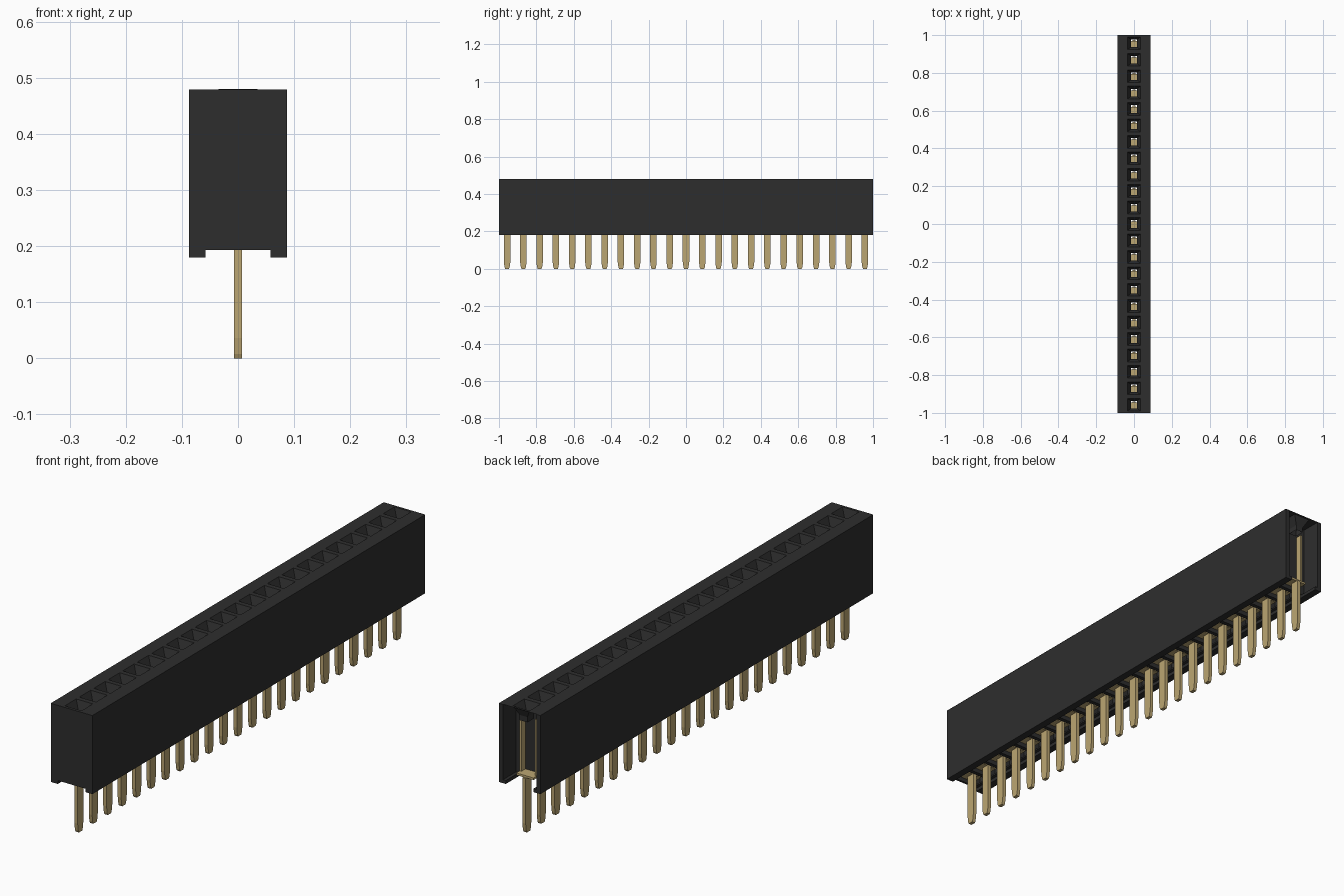
import bpy, bmesh

if "Cube" in bpy.data.objects:
    bpy.data.objects.remove(bpy.data.objects["Cube"], do_unlink=True)

COUNT = 23
PITCH = 2.0 / COUNT
HALF_W, TOP, BOTTOM, FLOOR = 0.087, 0.48, 0.18, 0.193
ROWS = [-1 + PITCH * (i + 0.5) for i in range(COUNT)]


def material(name, rgb):
    m = bpy.data.materials.new(name)
    m.use_nodes = True
    m.diffuse_color = (*rgb, 1)
    m.node_tree.nodes["Principled BSDF"].inputs["Base Color"].default_value = (*rgb, 1)
    return m


BLACK = material("black plastic", (0.027, 0.027, 0.027))
GOLD = material("gold metal", (0.50, 0.38, 0.17))


def finish(bm, name, mat):
    me = bpy.data.meshes.new(name)
    bm.to_mesh(me)
    bm.free()
    me.materials.append(mat)
    ob = bpy.data.objects.new(name, me)
    bpy.context.collection.objects.link(ob)
    return ob


def ring(bm, hx, hy, y, z):
    return [bm.verts.new((sx * hx, y + sy * hy, z))
            for sx, sy in ((-1, -1), (1, -1), (1, 1), (-1, 1))]


def bridge(bm, a, b):
    for i in range(4):
        j = (i + 1) % 4
        bm.faces.new((a[i], a[j], b[j], b[i]))


def stack(bm, y, levels):
    """Closed four-sided column from (half x, half y, z) levels, bottom to top."""
    rings = [ring(bm, hx, hy, y, z) for hx, hy, z in levels]
    bm.faces.new(rings[0][::-1])
    for a, b in zip(rings, rings[1:]):
        bridge(bm, a, b)
    bm.faces.new(rings[-1])


def box(bm, x0, x1, y0, y1, z0, z1):
    start = len(bm.verts)
    hx = (x1 - x0) / 2
    hy = (y1 - y0) / 2
    stack(bm, (y0 + y1) / 2, [(hx, hy, z0), (hx, hy, z1)])
    bm.verts.ensure_lookup_table()
    for v in bm.verts[start:]:
        v.co.x += (x0 + x1) / 2


# Long side walls with a foot rail and a narrow floor ledge
bm = bmesh.new()
for s in (-1, 1):
    for inner, z0, z1 in ((0.070, FLOOR, TOP - 0.001), (0.058, BOTTOM, FLOOR)):
        a, b = sorted((s * inner, s * HALF_W))
        box(bm, a, b, -1, 1, z0, z1)
    a, b = sorted((s * 0.045, s * 0.070))
    box(bm, a, b, -1, 1 - PITCH, FLOOR, FLOOR + 0.006)
finish(bm, "housing_side_walls", BLACK)

# Front end wall and the partitions between cavities; the back end stays open
bm = bmesh.new()
box(bm, -0.0868, 0.0868, -1, -0.991, FLOOR, TOP - 0.001)
for y in ROWS[1:]:
    edge = y - PITCH / 2
    box(bm, -0.0705, 0.0705, edge - 0.008, edge + 0.008, FLOOR, TOP - 0.002)
finish(bm, "housing_partitions", BLACK)

# Top face with a tapered square socket for every contact
bm = bmesh.new()
for y in ROWS:
    levels = [(HALF_W, PITCH / 2, TOP), (0.035, 0.034, TOP),
              (0.016, 0.020, 0.445), (0.016, 0.020, 0.425)]
    rings = [ring(bm, hx, hy, y, z) for hx, hy, z in levels]
    for a, b in zip(rings, rings[1:]):
        bridge(bm, a, b)
bmesh.ops.remove_doubles(bm, verts=bm.verts, dist=0.0001)
finish(bm, "housing_top", BLACK)

# Solder pins with tapered tips
bm = bmesh.new()
for y in ROWS:
    stack(bm, y, [(0.007, 0.010, 0), (0.007, 0.0135, 0.008),
                  (0.007, 0.0175, 0.036), (0.007, 0.0175, 0.208)])
finish(bm, "pins", GOLD)

# Spring contacts: a base plate and two upright tines
bm = bmesh.new()
for y in ROWS:
    box(bm, -0.036, 0.036, y - 0.033, y + 0.012, 0.208, 0.216)
    for s in (-1, 1):
        a, b = sorted((s * 0.029, s * 0.036))
        box(bm, a, b, y - 0.033, y - 0.008, 0.216, 0.43)
finish(bm, "spring_contacts", GOLD)
